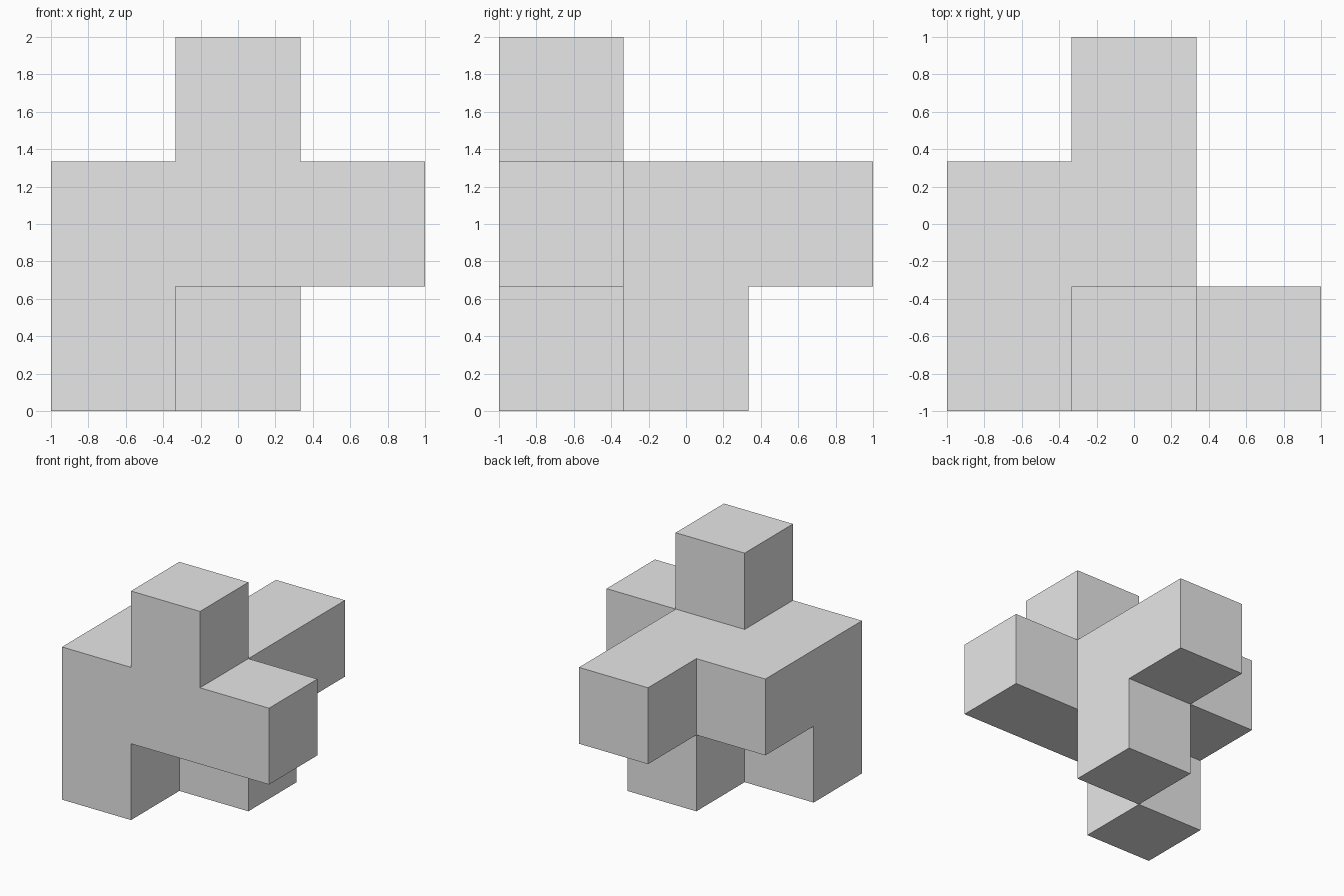
import bpy
import bmesh
import math
from mathutils import Matrix, Vector

default_cube = bpy.data.objects.get("Cube")
if default_cube:
    bpy.data.objects.remove(default_cube, do_unlink=True)

UNIT = 2 / 3  # edge of one cell; the piece fills part of a 3 x 3 x 3 block


def make_material(name, color):
    mat = bpy.data.materials.new(name)
    mat.use_nodes = True
    mat.diffuse_color = color
    mat.node_tree.nodes["Principled BSDF"].inputs["Base Color"].default_value = color
    return mat


def build_block_piece(name, cells, mat):
    """Join unit cubes into one solid, without inner walls or seams."""
    bm = bmesh.new()
    for cell in cells:
        place = Matrix.Translation((Vector(cell) + Vector((0, 0, 0.5))) * UNIT)
        bmesh.ops.create_cube(bm, size=UNIT, matrix=place)

    # Remove walls shared by two neighbouring cells
    walls = {}
    for face in bm.faces:
        key = tuple(round(c, 3) + 0.0 for c in face.calc_center_median())
        walls.setdefault(key, []).append(face)
    inner = [f for pair in walls.values() if len(pair) > 1 for f in pair]
    bmesh.ops.delete(bm, geom=inner, context="FACES")

    # Weld the shell and merge coplanar faces
    bmesh.ops.remove_doubles(bm, verts=bm.verts[:], dist=0.001)
    bmesh.ops.dissolve_limit(bm, angle_limit=math.radians(1),
                             verts=bm.verts[:], edges=bm.edges[:])

    mesh = bpy.data.meshes.new(name)
    bm.to_mesh(mesh)
    bm.free()
    mesh.materials.append(mat)
    obj = bpy.data.objects.new(name, mesh)
    bpy.context.collection.objects.link(obj)
    return obj


# Cells as (x, y, layer)
feet = [(-1, -1, 0), (0, 0, 0)]
slab = [(-1, -1, 1), (0, -1, 1), (-1, 0, 1), (0, 0, 1)]
arms = [(1, -1, 1), (0, 1, 1)]
tower = [(0, -1, 2)]

grey = make_material("light grey", (0.8, 0.8, 0.8, 1))
build_block_piece("block_puzzle_piece", feet + slab + arms + tower, grey)
